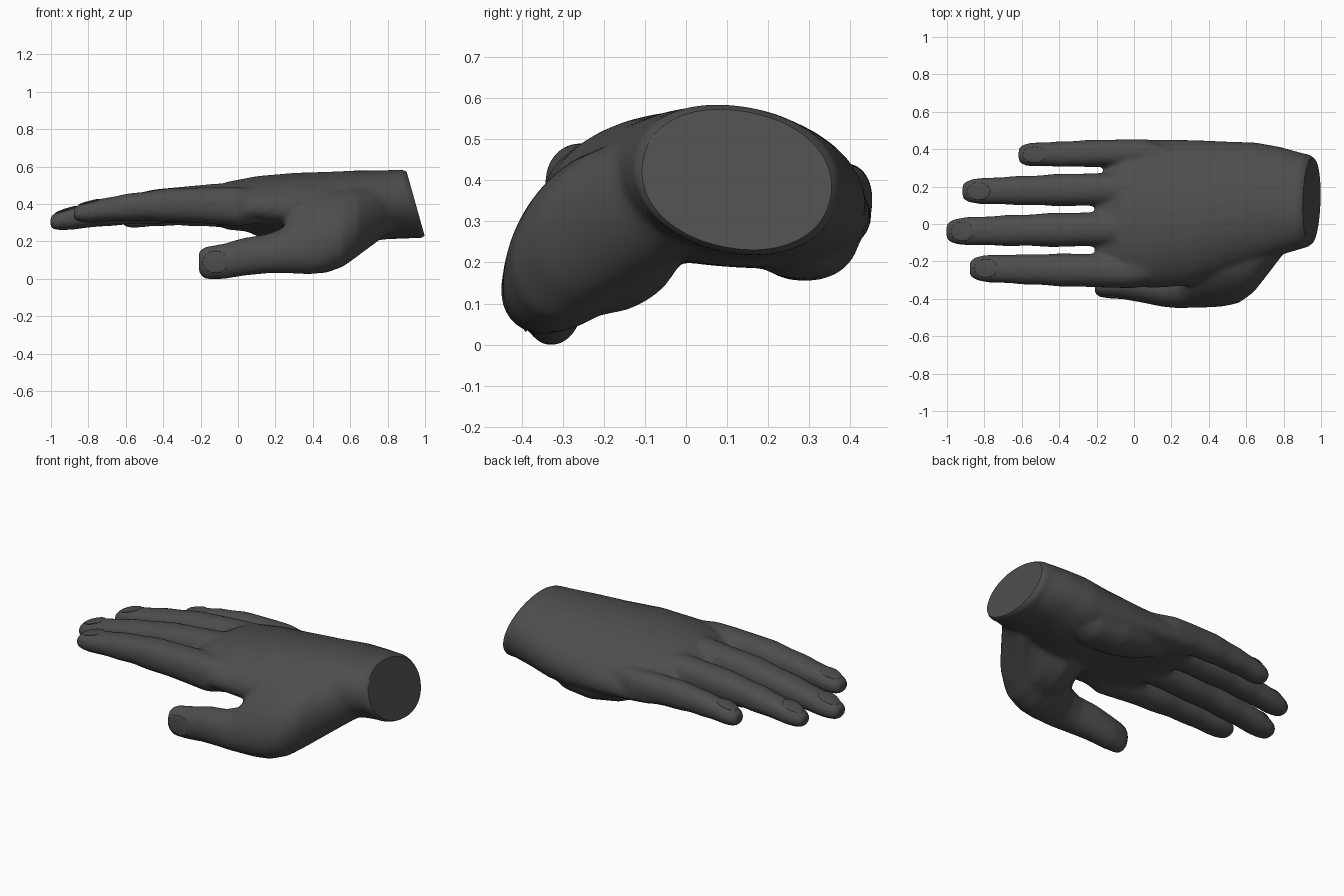
import bpy, bmesh, math
from mathutils import Vector

if "Cube" in bpy.data.objects:
    bpy.data.objects.remove(bpy.data.objects["Cube"])

skin = bpy.data.materials.new("dark_grey_skin")
skin.diffuse_color = (0.075, 0.075, 0.075, 1)
skin.use_nodes = True
skin.node_tree.nodes["Principled BSDF"].inputs["Base Color"].default_value = skin.diffuse_color
N = 32


def loft(bm, sections, power=2.0):
    """Closed tube along x. Section: x, y, z, radius a, radius b, tilt degrees, arch."""
    rings = []
    for x, y, z, a, b, tilt, arch in sections:
        ca, sa = math.cos(math.radians(tilt)), math.sin(math.radians(tilt))
        ring = []
        for i in range(N):
            t = 2 * math.pi * i / N
            c, s = math.cos(t), math.sin(t)
            u = a * math.copysign(abs(c) ** (2 / power), c)
            v = b * math.copysign(abs(s) ** (2 / power), s)
            dy, dz = u * ca - v * sa, u * sa + v * ca
            ring.append(bm.verts.new((x, y + dy, z + dz - arch * dy * dy)))
        rings.append(ring)
    for r0, r1 in zip(rings, rings[1:]):
        for i in range(N):
            j = (i + 1) % N
            bm.faces.new((r0[i], r0[j], r1[j], r1[i]))
    bm.faces.new(rings[0][::-1])
    bm.faces.new(rings[-1])


# finger thickness along its length, tip to knuckle
FINGER = [(0, .6), (.02, .82), (.06, 1.0), (.12, 1.07), (.24, 1.04), (.32, 1.1),
          (.44, 1.05), (.56, 1.12), (.7, 1.05), (.85, 1.03), (1, 1)]


def finger(bm, tip, base):
    rows = []
    for t, k in FINGER:
        x, y, z, a, b = (p + (q - p) * t for p, q in zip(tip, base))
        z += 0.025 * math.sin(math.pi * t)
        rows.append((x, y, z, a * k, b * k, 0, 0))
    # fade the knuckle into the back of the hand
    x, y, z, a, b = base
    rows.append((x + .15, y * .9 + .005, z + .005, a * .85, b * .85, 0, 0))
    rows.append((x + .32, y * .8 + .01, z + .005, a * .6, b * .6, 0, 0))
    loft(bm, rows, 2.2)


bm = bmesh.new()

# palm and wrist
loft(bm, [
    (-.205, 0, .40, .22, .05, -3, .3),
    (-.13, .03, .405, .31, .085, -4, .4),
    (-.06, .055, .41, .39, .115, -5, .4),
    (.10, .055, .417, .40, .138, -6, .4),
    (.30, .06, .41, .392, .163, -6, .4),
    (.50, .085, .39, .358, .19, -6, .3),
    (.65, .11, .393, .328, .193, -7, .15),
    (.78, .123, .405, .292, .18, -9, .05),
    (.92, .124, .411, .252, .18, -12, 0),
    (1.1, .124, .411, .248, .18, -12, 0)], 2.12)

# soft pad on the little finger side of the palm
loft(bm, [
    (.05, .30, .32, .07, .06, 0, 0),
    (.20, .295, .30, .115, .105, 0, 0),
    (.38, .29, .285, .135, .122, 0, 0),
    (.55, .275, .288, .13, .118, 0, 0),
    (.72, .24, .32, .10, .085, 0, 0)], 2.2)

# thumb widening into its mound
loft(bm, [
    (-.21, -.335, .10, .06, .04, 90, 0),
    (-.175, -.33, .094, .088, .062, 90, 0),
    (-.08, -.325, .102, .095, .074, 88, 0),
    (.03, -.335, .127, .102, .083, 84, 0),
    (.15, -.352, .143, .106, .09, 78, 0),
    (.24, -.345, .16, .125, .102, 65, 0),
    (.31, -.295, .22, .20, .13, 58, 0),
    (.38, -.265, .25, .24, .148, 56, 0),
    (.47, -.248, .265, .25, .16, 55, 0),
    (.56, -.235, .28, .23, .16, 53, 0),
    (.64, -.185, .315, .205, .158, 48, 0),
    (.72, -.10, .35, .175, .148, 42, 0),
    (.80, -.018, .38, .145, .128, 30, 0),
    (.90, .06, .40, .10, .09, 30, 0)])

# inner bulge of the thumb mound towards the palm
loft(bm, [
    (.27, -.20, .30, .10, .08, 30, 0),
    (.36, -.185, .25, .16, .13, 30, 0),
    (.46, -.175, .235, .18, .145, 30, 0),
    (.56, -.165, .25, .17, .14, 30, 0),
    (.66, -.11, .30, .14, .12, 30, 0),
    (.76, -.02, .35, .09, .09, 30, 0)])

# index, middle, ring and little finger
fingers = [
    ((-.878, -.237, .357, .067, .05), (.0, -.253, .395, .091, .105)),
    ((-1.004, -.04, .312, .069, .051), (.0, -.025, .418, .093, .108)),
    ((-.918, .175, .324, .064, .05), (.0, .187, .407, .09, .10)),
    ((-.618, .37, .328, .059, .05), (.06, .383, .36, .072, .09))]
for tip, base in fingers:
    finger(bm, tip, base)

bmesh.ops.recalc_face_normals(bm, faces=bm.faces)
mesh = bpy.data.meshes.new("hand_blocks")
bm.to_mesh(mesh)
bm.free()
hand = bpy.data.objects.new("hand", mesh)
bpy.context.collection.objects.link(hand)

# fuse the parts into one soft skin
remesh = hand.modifiers.new("fuse", 'REMESH')
remesh.mode = 'VOXEL'
remesh.voxel_size = 0.012
soften = hand.modifiers.new("soften", 'SMOOTH')
soften.factor = 0.5
soften.iterations = 14
dg = bpy.context.evaluated_depsgraph_get()
fused = bpy.data.meshes.new_from_object(hand.evaluated_get(dg))
hand.modifiers.clear()
hand.data = fused

# slanted flat cut at the wrist
bm = bmesh.new()
bm.from_mesh(fused)
center, slant = Vector((.95, .12, .41)), Vector((1, 0, .28)).normalized()
cut = bmesh.ops.bisect_plane(bm, geom=bm.verts[:] + bm.edges[:] + bm.faces[:],
                             plane_co=center, plane_no=slant, clear_outer=True)
rim = [e for e in cut["geom_cut"] if isinstance(e, bmesh.types.BMEdge)]
bmesh.ops.holes_fill(bm, edges=rim, sides=0)
# round the rim of the cut
for v in bm.verts:
    d = (v.co - center).dot(slant)
    if d > -.035:
        foot = center + slant * d
        v.co = foot + (v.co - foot) * (1 - .07 * (1 + d / .035) ** 2)
bmesh.ops.recalc_face_normals(bm, faces=bm.faces)
floor = min(v.co.z for v in bm.verts)
bmesh.ops.translate(bm, verts=bm.verts[:], vec=(0, 0, -floor))
bm.to_mesh(fused)
bm.free()


# thin nails set on the digit ends
def nail(name, loc, size, rot):
    bpy.ops.mesh.primitive_uv_sphere_add(segments=20, ring_count=10, location=loc, rotation=rot)
    ob = bpy.context.object
    ob.name = name
    ob.scale = size
    return ob


parts = [hand]
for name, (tip, base) in zip(("index", "middle", "ring", "little"), fingers):
    x = tip[0] + 0.085
    hit, loc, normal, _ = hand.ray_cast(Vector((x, tip[1], 1)), Vector((0, 0, -1)))
    pitch = math.atan2(normal.x, normal.z)
    parts.append(nail(name + "_nail", loc - normal * .005,
                      (.065, tip[3] * .75, .008), (0, pitch, 0)))
hit, loc, normal, _ = hand.ray_cast(Vector((-.12, -1, .10 - floor)), Vector((0, 1, 0)))
parts.append(nail("thumb_nail", loc - normal * .005, (.07, .008, .06),
                  (0, 0, math.atan2(normal.x, -normal.y))))

for ob in parts:
    ob.data.materials.clear()
    ob.data.materials.append(skin)
    bpy.ops.object.select_all(action='DESELECT')
    ob.select_set(True)
    bpy.context.view_layer.objects.active = ob
    bpy.ops.object.shade_smooth_by_angle(angle=math.radians(40))
